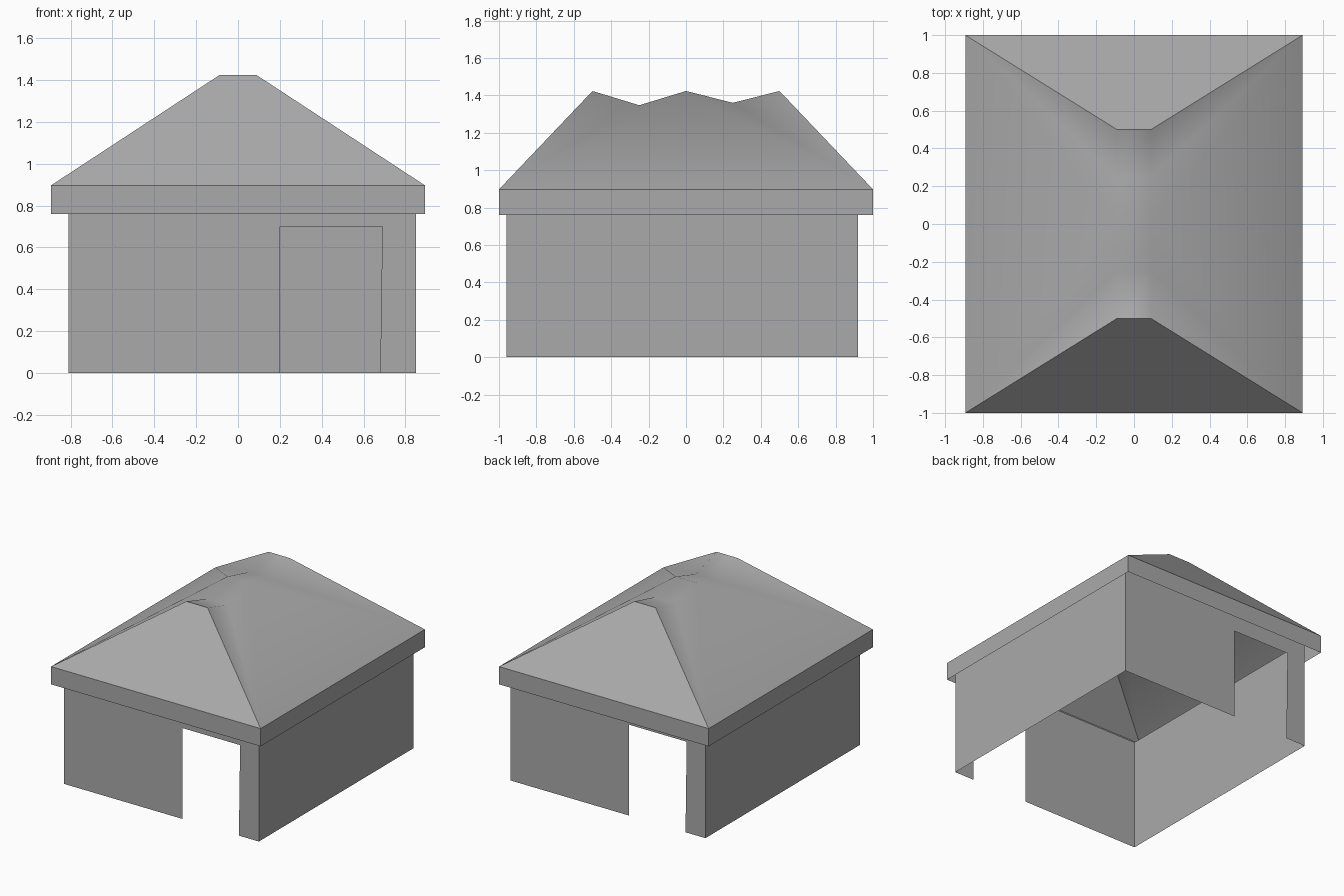
import bpy
import bmesh
import math

cube = bpy.data.objects.get("Cube")
if cube:
    bpy.data.objects.remove(cube, do_unlink=True)

grey = bpy.data.materials.new("plain grey")
grey.use_nodes = True
colour = (0.4, 0.4, 0.4, 1)
grey.diffuse_color = colour
grey.node_tree.nodes["Principled BSDF"].inputs["Base Color"].default_value = colour


def make_object(name, polygons, smooth_angle=None):
    """Weld a list of polygons into one shell."""
    bm = bmesh.new()
    for points in polygons:
        bm.faces.new([bm.verts.new(p) for p in points])
    bmesh.ops.remove_doubles(bm, verts=bm.verts, dist=0.0005)
    mesh = bpy.data.meshes.new(name)
    bm.to_mesh(mesh)
    bm.free()
    mesh.materials.append(grey)
    obj = bpy.data.objects.new(name, mesh)
    bpy.context.collection.objects.link(obj)
    if smooth_angle:
        bpy.ops.object.select_all(action="DESELECT")
        obj.select_set(True)
        bpy.context.view_layer.objects.active = obj
        bpy.ops.object.shade_smooth_by_angle(angle=math.radians(smooth_angle))
    return obj


def half_turn(polygons):
    """Copy polygons turned by 180 degrees about z."""
    return [[(-x, -y, z) for x, y, z in p] for p in polygons]


# Walls: an end wall with a doorway and a plain side wall, repeated by half turn
W, D, H = 0.83, 0.94, 0.86
outline = [(-W, 0), (0.18, 0), (0.18, 0.7), (0.67, 0.7), (0.66, 0), (W, 0), (W, H), (-W, H)]
end_wall = [(x, -D, z) for x, z in outline]
side_wall = [(W, -D, 0), (W, D, 0), (W, D, H), (W, -D, H)]
half = [end_wall, side_wall]
walls = make_object("walls", half + half_turn(half))
walls.location = (0.02, -0.02, 0)

# Eave boards: open band hanging below the roof edge
EX, EY, LOW, EAVE = 0.893, 1.0, 0.76, 0.897
front = [(-EX, -EY, LOW), (EX, -EY, LOW), (EX, -EY, EAVE), (-EX, -EY, EAVE)]
side = [(EX, -EY, LOW), (EX, EY, LOW), (EX, EY, EAVE), (EX, -EY, EAVE)]
make_object("eave_boards", [front, side] + half_turn([front, side]))

# Roof: hipped, with a narrow sagging ridge strip
R = 0.09
profile = [(-0.5, 1.423), (-0.25, 1.347), (0, 1.423), (0.25, 1.36), (0.5, 1.423)]
right = [(R, y, z) for y, z in profile]
left = [(-R, y, z) for y, z in profile]
roof = []
for sign, ridge in ((1, right), (-1, left)):
    near, far = (sign * EX, -EY, EAVE), (sign * EX, EY, EAVE)
    slope = [[near, far, ridge[2]]]
    for i in range(4):
        corner = near if i < 2 else far
        slope.append([corner, ridge[i + 1], ridge[i]])
    roof += slope if sign > 0 else [p[::-1] for p in slope]
for i in range(4):
    roof.append([left[i], right[i], right[i + 1], left[i + 1]])
roof.append([(-EX, -EY, EAVE), (EX, -EY, EAVE), right[0], left[0]])
roof.append([(EX, EY, EAVE), (-EX, EY, EAVE), left[4], right[4]])
make_object("roof", roof, smooth_angle=45)
